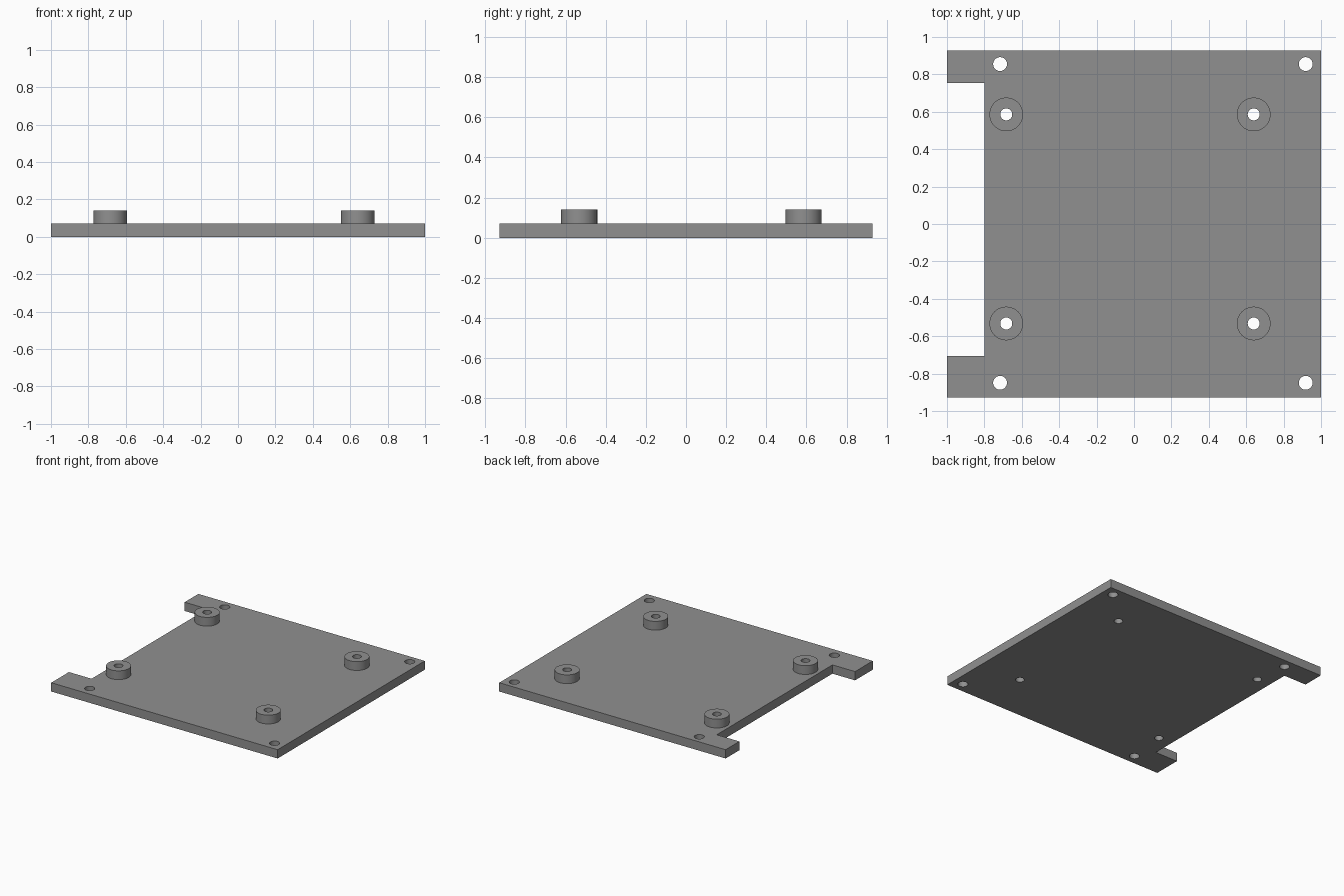
import bpy, math

if "Cube" in bpy.data.objects:
    bpy.data.objects.remove(bpy.data.objects["Cube"])

PLATE_TOP, BOSS_TOP = 0.07, 0.14
BOSSES = [(x, y) for x in (-0.683, 0.64) for y in (-0.532, 0.586)]
CORNERS = [(x, y) for x in (-0.716, 0.918) for y in (-0.849, 0.855)]

grey = bpy.data.materials.new("plain_grey")
grey.diffuse_color = (0.28, 0.28, 0.28, 1)
grey.use_nodes = True
grey.node_tree.nodes["Principled BSDF"].inputs["Base Color"].default_value = grey.diffuse_color


def circle(centre, radius, sides=48):
    return [(centre[0] + radius * math.cos(2 * math.pi * i / sides),
             centre[1] + radius * math.sin(2 * math.pi * i / sides))
            for i in range(sides)]


def slab(name, loops, z0, z1):
    """Extrude an outline (first loop) with holes (other loops) from z0 to z1."""
    curve = bpy.data.curves.new(name, 'CURVE')
    curve.dimensions = '2D'
    curve.fill_mode = 'BOTH'
    curve.extrude = (z1 - z0) / 2
    for loop in loops:
        spline = curve.splines.new('POLY')
        spline.points.add(len(loop) - 1)
        for point, (x, y) in zip(spline.points, loop):
            point.co = (x, y, 0, 1)
        spline.use_cyclic_u = True
    obj = bpy.data.objects.new(name, curve)
    bpy.context.collection.objects.link(obj)
    obj.location.z = (z0 + z1) / 2
    bpy.ops.object.select_all(action='DESELECT')
    obj.select_set(True)
    bpy.context.view_layer.objects.active = obj
    bpy.ops.object.convert(target='MESH')
    obj = bpy.context.object
    # weld caps to walls and face everything outward
    bpy.ops.object.mode_set(mode='EDIT')
    bpy.ops.mesh.select_all(action='SELECT')
    bpy.ops.mesh.remove_doubles(threshold=0.0001)
    bpy.ops.mesh.normals_make_consistent(inside=False)
    bpy.ops.object.mode_set(mode='OBJECT')
    bpy.ops.object.shade_smooth_by_angle(angle=math.radians(30))
    obj.data.materials.clear()
    obj.data.materials.append(grey)
    return obj


# base plate with a notch in its left edge and through holes
outline = [(-1, -0.928), (1, -0.928), (1, 0.928), (-1, 0.928),
           (-1, 0.755), (-0.8, 0.755), (-0.8, -0.705), (-1, -0.705)]
holes = [circle(c, 0.037) for c in CORNERS] + [circle(c, 0.032) for c in BOSSES]
slab("base_plate", [outline] + holes, 0, PLATE_TOP)

# raised mounting bosses, bored through
for i, c in enumerate(BOSSES):
    slab(f"mounting_boss_{i + 1}", [circle(c, 0.09), circle(c, 0.032)],
         PLATE_TOP, BOSS_TOP)
